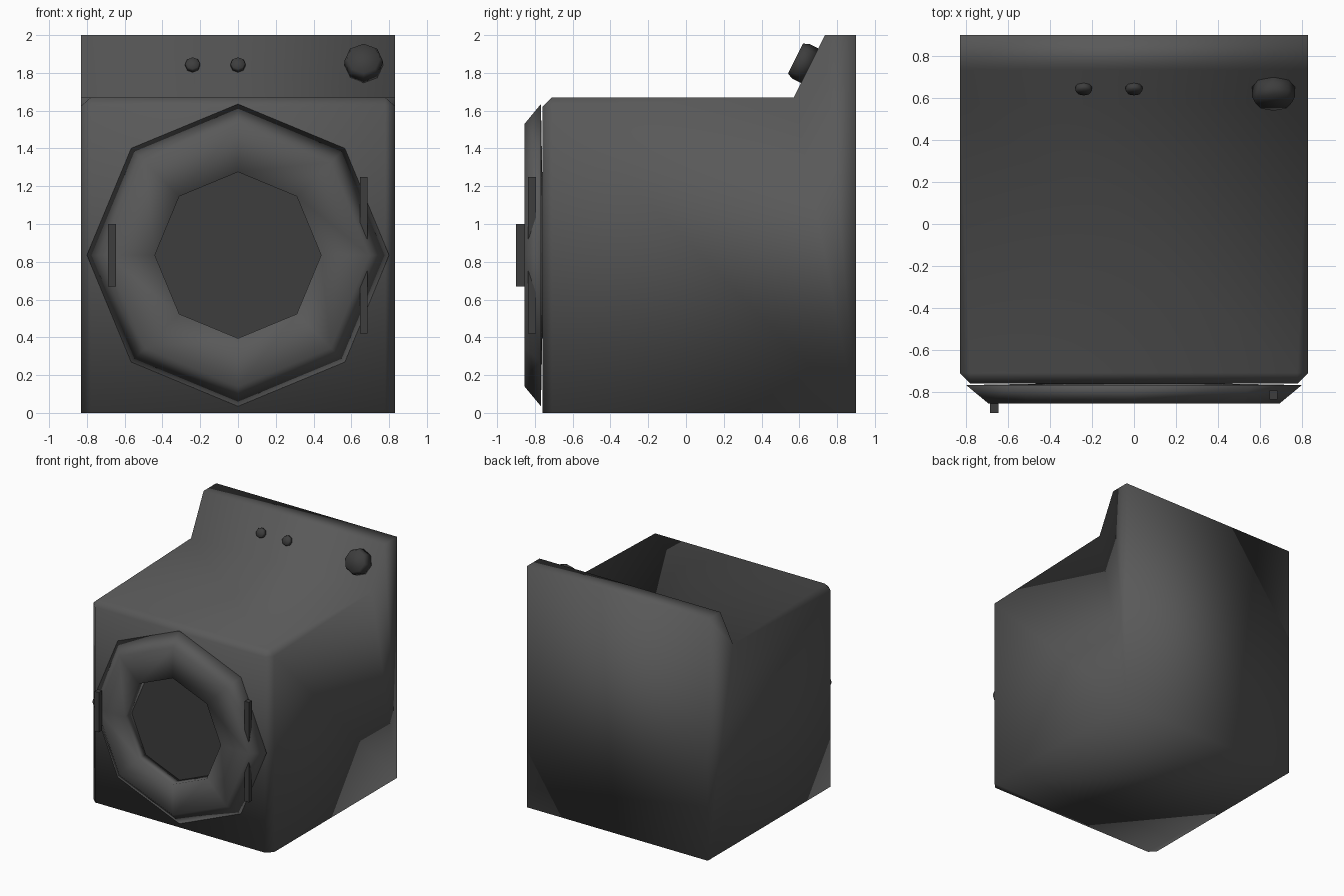
import bpy, bmesh, math
from mathutils import Matrix, Vector

if "Cube" in bpy.data.objects:
    bpy.data.objects.remove(bpy.data.objects["Cube"])


def material(name, value):
    m = bpy.data.materials.new(name)
    m.diffuse_color = (value, value, value, 1)
    m.use_nodes = True
    m.node_tree.nodes["Principled BSDF"].inputs["Base Color"].default_value = m.diffuse_color
    return m


GREY = material("body grey", 0.10)
DARK = material("dark grey", 0.047)


def finish(name, bm, mat, smooth=True):
    bmesh.ops.recalc_face_normals(bm, faces=bm.faces)
    for f in bm.faces:
        f.smooth = smooth
    me = bpy.data.meshes.new(name)
    bm.to_mesh(me)
    bm.free()
    me.materials.append(mat)
    ob = bpy.data.objects.new(name, me)
    bpy.context.collection.objects.link(ob)
    return ob


def lathe(name, profile, matrix, mat, closed=False, smooth=True):
    """Eight-sided turned part: profile of (radius, height) along local z."""
    bm = bmesh.new()
    rings = [[bm.verts.new(matrix @ Vector((r * math.cos(i * math.pi / 4),
                                            r * math.sin(i * math.pi / 4), h)))
              for i in range(8)] for r, h in profile]
    pairs = list(zip(rings, rings[1:]))
    if closed:
        pairs.append((rings[-1], rings[0]))
    else:
        bm.faces.new(rings[0])
        bm.faces.new(rings[-1])
    for a, b in pairs:
        for i in range(8):
            j = (i + 1) % 8
            bm.faces.new((a[i], a[j], b[j], b[i]))
    return finish(name, bm, mat, smooth)


def box(name, x, y, z, size, mat):
    bm = bmesh.new()
    bmesh.ops.create_cube(bm, size=1, matrix=Matrix.Translation((x, y, z))
                          @ Matrix.Diagonal((*size, 1)))
    return finish(name, bm, mat, False)


# cabinet: chamfered front, flat top, sloped control panel at the back
bm = bmesh.new()
half = [(.78, -.76, 0), (.78, -.76, 1.62), (.83, -.71, 0), (.83, -.71, 1.625),
        (.78, -.71, 1.67), (.83, .57, 1.67), (.83, .735, 2), (.83, .9, 2), (.83, .9, 0)]
R = [bm.verts.new(p) for p in half]
L = [bm.verts.new((-x, y, z)) for x, y, z in half]
for s in (R, L):
    bm.faces.new([s[i] for i in (2, 3, 5, 6, 7, 8)])   # side
    bm.faces.new([s[i] for i in (0, 1, 3, 2)])         # front vertical chamfer
    bm.faces.new([s[i] for i in (1, 4, 3)])            # corner
    bm.faces.new([s[i] for i in (3, 4, 5)])            # top edge sliver
for a, b in ((0, 1), (1, 4), (4, 5), (5, 6), (6, 7), (7, 8)):
    bm.faces.new((R[a], R[b], L[b], L[a]))
bm.faces.new((R[0], R[2], R[8], L[8], L[2], L[0]))     # underside
finish("cabinet", bm, GREY)

# round door: bevelled ring with a recessed window
door = Matrix.Translation((0, 0, .835)) @ Matrix.Rotation(math.pi / 2, 4, 'X')
lathe("door_ring", [(.80, .768), (.695, .855), (.44, .855), (.44, .761)],
      door, GREY, closed=True)
lathe("door_window", [(.44, .760), (.44, .765)], door, DARK, smooth=False)

# door handle and two hinges
box("door_handle", -.667, -.878, .835, (.04, .045, .33), DARK)
for i, z in enumerate((.585, 1.085)):
    box(f"door_hinge_{i + 1}", .665, -.815, z, (.04, .042, .33), DARK)

# knobs standing square to the sloped panel
normal = Vector((0, -.33, .165)).normalized()
tilt = normal.to_track_quat('Z', 'Y').to_matrix().to_4x4()
for name, x, r, h in (("small_knob_1", -.24, .04, .03), ("small_knob_2", 0, .04, .03),
                      ("dial_knob", .665, .102, .085)):
    lathe(name, [(r, -.005), (r, h * .65), (r * .86, h)],
          Matrix.Translation((x, .655, 1.838)) @ tilt, DARK)
